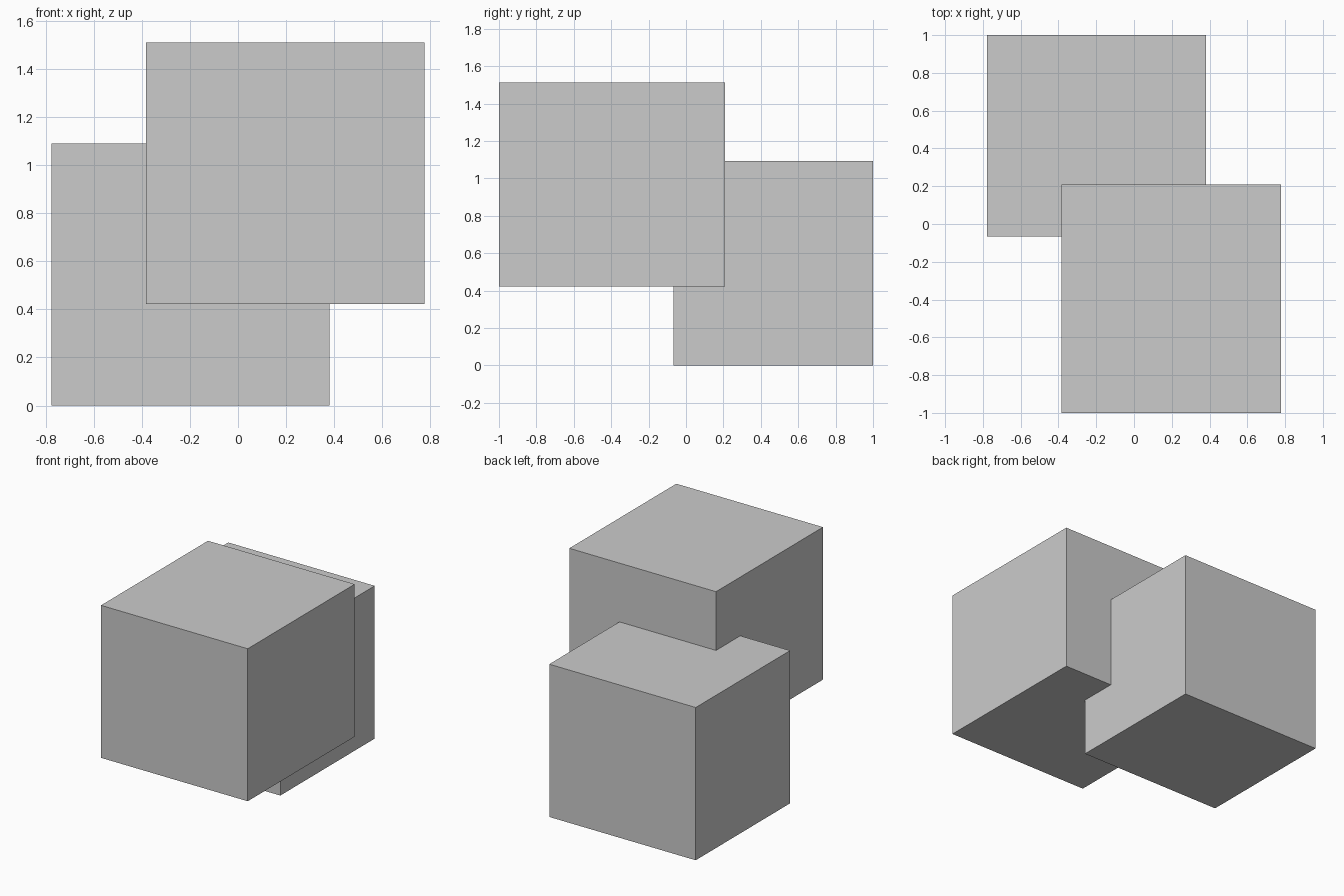
import bpy
from mathutils import Vector

if "Cube" in bpy.data.objects:
    bpy.data.objects.remove(bpy.data.objects["Cube"])


def box(name, low, high):
    low, high = Vector(low), Vector(high)
    bpy.ops.mesh.primitive_cube_add(size=1, location=(low + high) / 2)
    obj = bpy.context.object
    obj.name = name
    obj.scale = high - low
    bpy.ops.object.transform_apply(location=False, rotation=False, scale=True)
    return obj


# Rear block resting on the ground
box("lower_block", (-0.777, -0.066, 0.0), (0.381, 1.0, 1.092))

# Front block, raised and overlapping the rear one
box("upper_block", (-0.383, -1.0, 0.422), (0.777, 0.208, 1.512))
